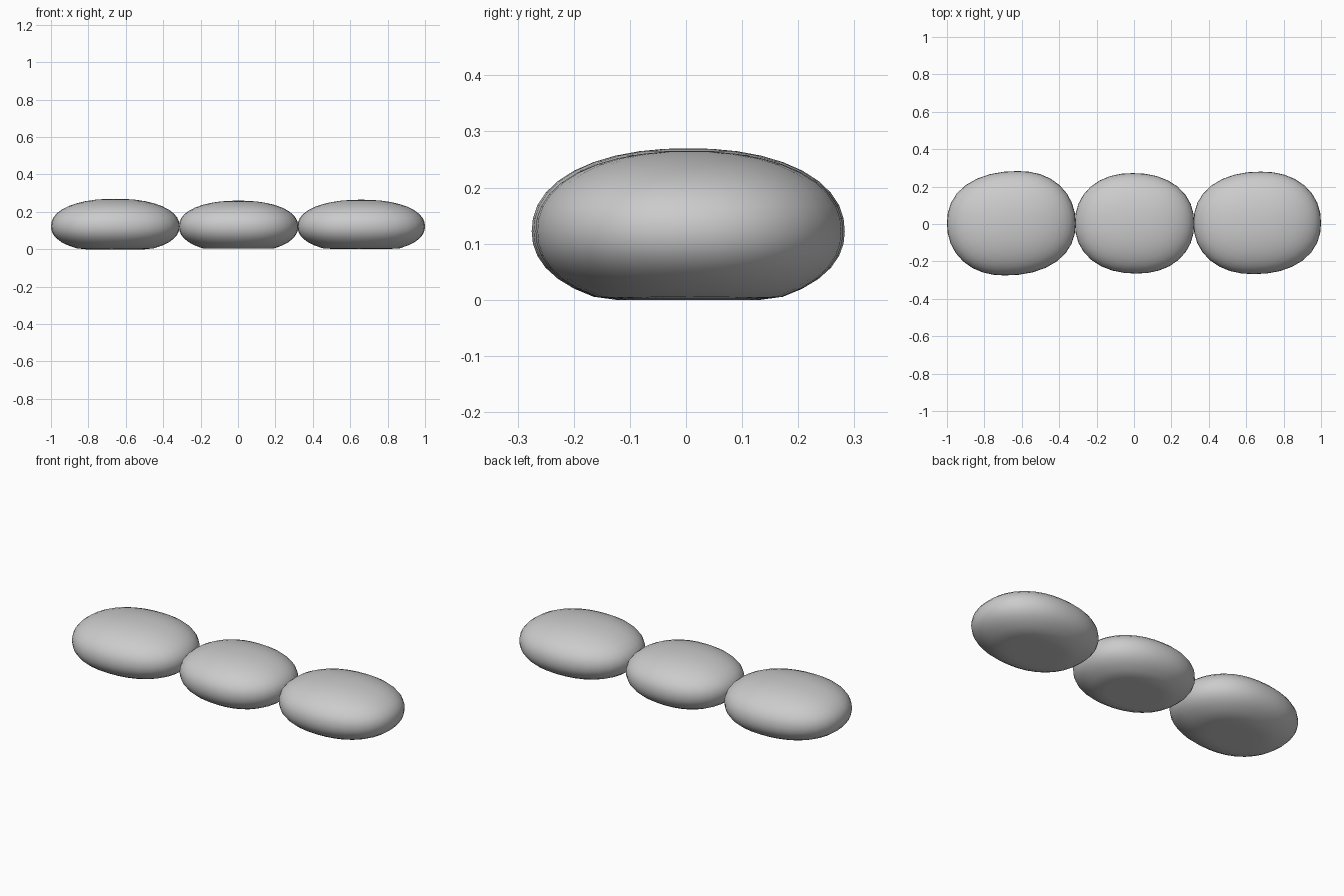
import bpy
import bmesh

cube = bpy.data.objects.get("Cube")
if cube:
    bpy.data.objects.remove(cube, do_unlink=True)

# Plain light grey stone
stone = bpy.data.materials.new("light grey")
stone.use_nodes = True
grey = (0.6, 0.6, 0.6, 1)
stone.diffuse_color = grey
stone.node_tree.nodes["Principled BSDF"].inputs["Base Color"].default_value = grey

WAIST = 0.122   # height of the widest ring
POWER = 2.2     # slightly squarer than an ellipsoid
UNDERSIDE = 0.14


def pebble(name, x_min, x_max, y_min, y_max, top, skew, floor):
    """Rounded pebble, skewed in plan, with a flattened underside."""
    mesh = bpy.data.meshes.new(name)
    bm = bmesh.new()
    bmesh.ops.create_uvsphere(bm, u_segments=32, v_segments=20, radius=1)
    cx, rx = (x_min + x_max) / 2, (x_max - x_min) / 2
    cy, ry = (y_min + y_max) / 2, (y_max - y_min) / 2
    for v in bm.verts:
        p = v.co / sum(abs(c) ** POWER for c in v.co) ** (1 / POWER)
        rz = top - WAIST if p.z > 0 else UNDERSIDE
        v.co = (cx + rx * p.x + skew * p.y * (1 - abs(p.x)),
                cy + ry * p.y,
                max(WAIST + rz * p.z, floor))
    for f in bm.faces:
        f.smooth = True
    bm.to_mesh(mesh)
    bm.free()
    mesh.materials.append(stone)
    obj = bpy.data.objects.new(name, mesh)
    bpy.context.collection.objects.link(obj)


# Row of three touching pebbles
pebble("right_pebble", -1.0, -0.312, -0.275, 0.283, 0.27, 0.035, 0.0)
pebble("middle_pebble", -0.316, 0.322, -0.265, 0.272, 0.26, -0.01, 0.004)
pebble("left_pebble", 0.318, 1.0, -0.268, 0.28, 0.265, 0.02, 0.002)
